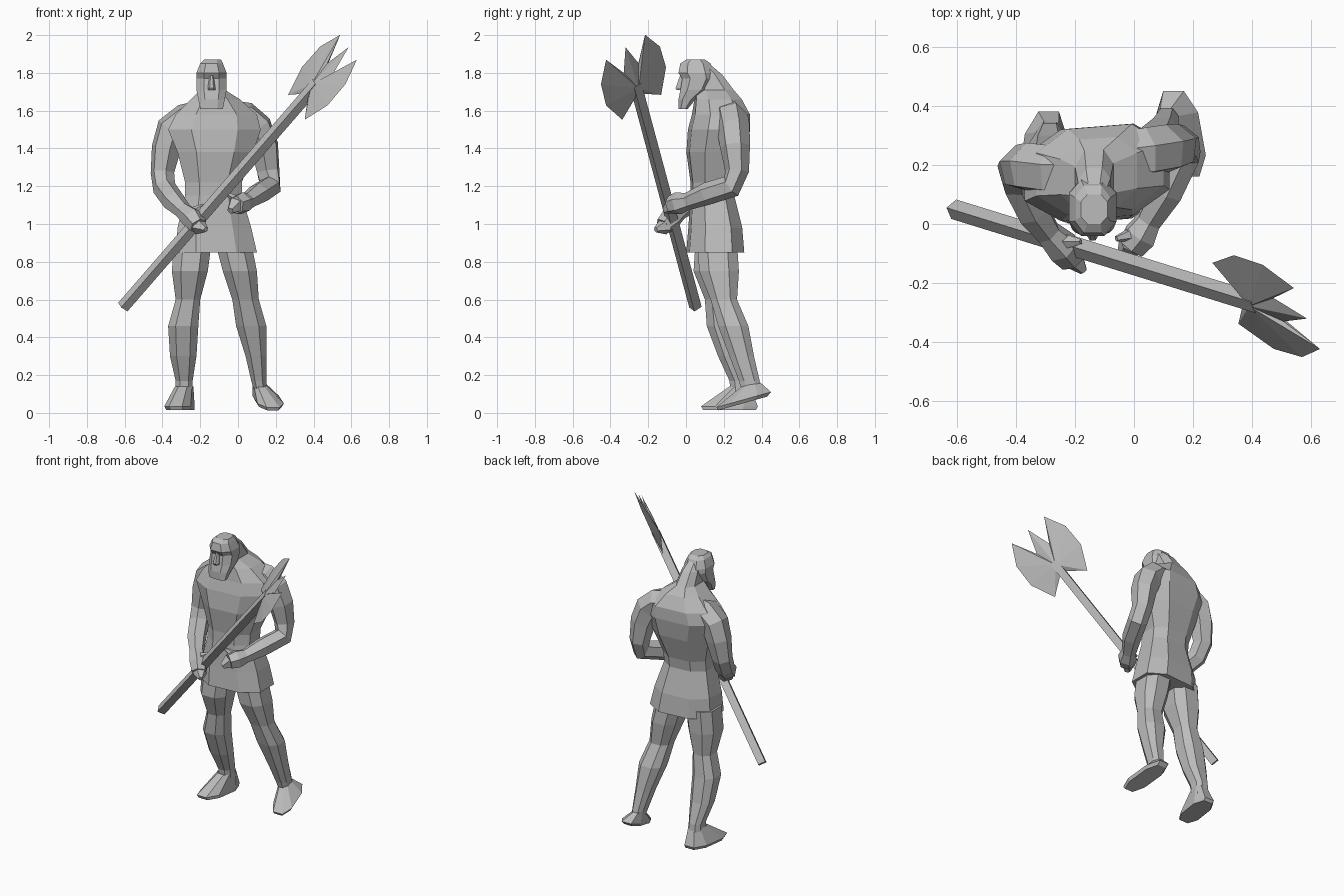
import bpy
import bmesh
from math import cos, sin, pi
from mathutils import Vector

default_cube = bpy.data.objects.get("Cube")
if default_cube:
    bpy.data.objects.remove(default_cube, do_unlink=True)

# One flat stone grey for the whole figure
stone = bpy.data.materials.new("stone_grey")
stone.use_nodes = True
grey = (0.5, 0.5, 0.5, 1)
stone.diffuse_color = grey
stone.node_tree.nodes["Principled BSDF"].inputs["Base Color"].default_value = grey


def finish(name, bm):
    """Turn a bmesh into a flat-shaded object."""
    bmesh.ops.recalc_face_normals(bm, faces=bm.faces)
    mesh = bpy.data.meshes.new(name)
    bm.to_mesh(mesh)
    bm.free()
    mesh.materials.append(stone)
    obj = bpy.data.objects.new(name, mesh)
    bpy.context.collection.objects.link(obj)
    return obj


def skin(name, rings):
    """Join a list of point rings with quads and cap both ends."""
    bm = bmesh.new()
    loops = [[bm.verts.new(point) for point in ring] for ring in rings]
    for low, high in zip(loops, loops[1:]):
        count = len(low)
        for i in range(count):
            j = (i + 1) % count
            bm.faces.new((low[i], low[j], high[j], high[i]))
    bm.faces.new(loops[0])
    bm.faces.new(loops[-1])
    return finish(name, bm)


def loft(name, sections, turn=0.0, tilt=0.0, splay=0.0):
    """Stack eight-sided sections given as (left, right, front, back, height)."""
    corners = [(1, .5), (.5, 1), (-.5, 1), (-1, .5),
               (-1, -.5), (-.5, -1), (.5, -1), (1, -.5)]
    rings = []
    for left, right, front, back, height in sections:
        mid_x, mid_y = (left + right) / 2, (front + back) / 2
        half_x, half_y = (right - left) / 2, (back - front) / 2
        rings.append([Vector((mid_x + u * half_x + splay * v * half_y,
                              mid_y + v * half_y + turn * u * half_x,
                              height + tilt * v * half_y))
                      for u, v in corners])
    return skin(name, rings)


def tube(name, path, sides=6):
    """Sweep a polygon along (x, y, z, radius) points without twisting."""
    points = [Vector(p[:3]) for p in path]
    last = len(points) - 1
    tangent = (points[1] - points[0]).normalized()
    across = tangent.orthogonal().normalized()
    rings = []
    for i, point in enumerate(points):
        ahead = (points[min(i + 1, last)] - points[max(i - 1, 0)]).normalized()
        across = tangent.rotation_difference(ahead) @ across
        tangent = ahead
        other = tangent.cross(across)
        radius = path[i][3]
        rings.append([point + radius * (across * cos(a) + other * sin(a))
                      for a in (2 * pi * (k + 0.5) / sides for k in range(sides))])
    return skin(name, rings)


# Tunic, chest and thick neck running up into the hair
loft("torso", [
    (-.33, .10, .01, .30, .85),
    (-.32, .07, .02, .29, .98),
    (-.28, .02, .03, .25, 1.15),
    (-.28, .02, .03, .26, 1.22),
    (-.32, .08, .01, .31, 1.38),
    (-.37, .12, .02, .33, 1.5),
    (-.33, .10, .04, .33, 1.58),
    (-.25, .01, .05, .29, 1.66),
    (-.20, -.07, .05, .25, 1.71),
    (-.19, -.08, .03, .19, 1.79),
    (-.17, -.10, .03, .12, 1.85),
], turn=0.08)

# Head with a beard and brow
loft("head", [
    (-.20, -.08, -.04, .01, 1.61),
    (-.21, -.07, -.04, .05, 1.66),
    (-.22, -.06, -.03, .12, 1.71),
    (-.22, -.06, -.02, .15, 1.77),
    (-.22, -.06, -.04, .15, 1.8),
    (-.20, -.08, -.03, .13, 1.85),
    (-.18, -.09, 0, .10, 1.87),
])
loft("nose", [
    (-.16, -.12, -.05, .01, 1.71),
    (-.16, -.12, -.055, .01, 1.72),
    (-.15, -.13, -.03, .01, 1.79),
])

# Legs, the left one stepping back
loft("left_leg", [
    (-.12, .07, .06, .27, .9),
    (-.08, .10, .07, .28, .75),
    (-.03, .11, .13, .27, .6),
    (-.01, .15, .17, .33, .46),
    (.04, .15, .23, .36, .3),
    (.07, .15, .28, .39, .17),
    (.09, .15, .30, .40, .1),
])
loft("right_leg", [
    (-.34, -.14, .05, .26, .9),
    (-.35, -.16, .04, .26, .75),
    (-.33, -.20, .10, .25, .6),
    (-.37, -.21, .11, .27, .46),
    (-.36, -.22, .17, .30, .3),
    (-.33, -.24, .23, .34, .17),
    (-.33, -.24, .24, .35, .08),
])

# Feet, the left heel slightly raised
loft("left_foot", [
    (.10, .22, .17, .43, .05),
    (.09, .23, .16, .45, .07),
    (.08, .15, .29, .39, .15),
], tilt=0.28, splay=-0.18)
loft("right_foot", [
    (-.37, -.24, .09, .37, .015),
    (-.38, -.24, .08, .38, .035),
    (-.33, -.24, .23, .34, .14),
], splay=0.14)

# Arms from sloping shoulders, bent forward and running on into the hand
tube("left_arm", [
    (-.06, .23, 1.58, .08),
    (.04, .24, 1.56, .09),
    (.10, .25, 1.51, .088),
    (.14, .26, 1.41, .08),
    (.16, .27, 1.28, .064),
    (.17, .24, 1.2, .062),
    (.11, .11, 1.16, .06),
    (.05, .01, 1.12, .046),
    (.02, -.04, 1.11, .06),
    (-.01, -.08, 1.1, .05),
])
tube("right_arm", [
    (-.18, .18, 1.58, .08),
    (-.28, .18, 1.55, .09),
    (-.35, .19, 1.5, .088),
    (-.38, .19, 1.4, .08),
    (-.40, .18, 1.27, .064),
    (-.39, .14, 1.19, .062),
    (-.34, .04, 1.12, .06),
    (-.29, -.03, 1.07, .046),
    (-.24, -.08, 1.03, .06),
    (-.21, -.12, .99, .048),
])

# Fingers and thumbs
digits = {
    "left_fingers": [(-.01, -.07, 1.1, .048), (-.04, -.11, 1.07, .02)],
    "left_thumb": [(.01, -.03, 1.12, .03), (-.06, -.05, 1.16, .01)],
    "right_fingers": [(-.21, -.11, .99, .048), (-.17, -.16, .97, .015)],
    "right_thumb": [(-.24, -.06, 1.06, .03), (-.18, -.06, 1.1, .01)],
}
for name, path in digits.items():
    tube(name, path, sides=5)

# Axe shaft, running diagonally across the body
foot = Vector((-.61, .05, .56))
along = Vector((.643, -.199, .74)).normalized()
side = Vector((.327, -.788, -.519))
side = (side - along * side.dot(along)).normalized()
thick = along.cross(side)


def on_axe(s, t, w=0.0):
    return foot + along * s + side * t + thick * w


half = 0.024
square = [(-half, -half), (half, -half), (half, half), (-half, half)]
skin("axe_shaft", [[on_axe(s, t, w) for t, w in square] for s in (0, 1.6)])

# Double blade with a central spike: a mirrored outline raised at the middle
edge = [(1.51, .025), (1.43, .13), (1.58, .2), (1.73, .197), (1.86, .13), (1.71, .05)]
outline = edge + [(1.86, 0)] + [(s, -t) for s, t in reversed(edge)]
bm = bmesh.new()
rim = [bm.verts.new(on_axe(s, t)) for s, t in outline]
for w in (-half, half):
    hub = bm.verts.new(on_axe(1.58, 0, w))
    for a, b in zip(rim, rim[1:] + rim[:1]):
        bm.faces.new((hub, a, b))
finish("axe_blade", bm)
